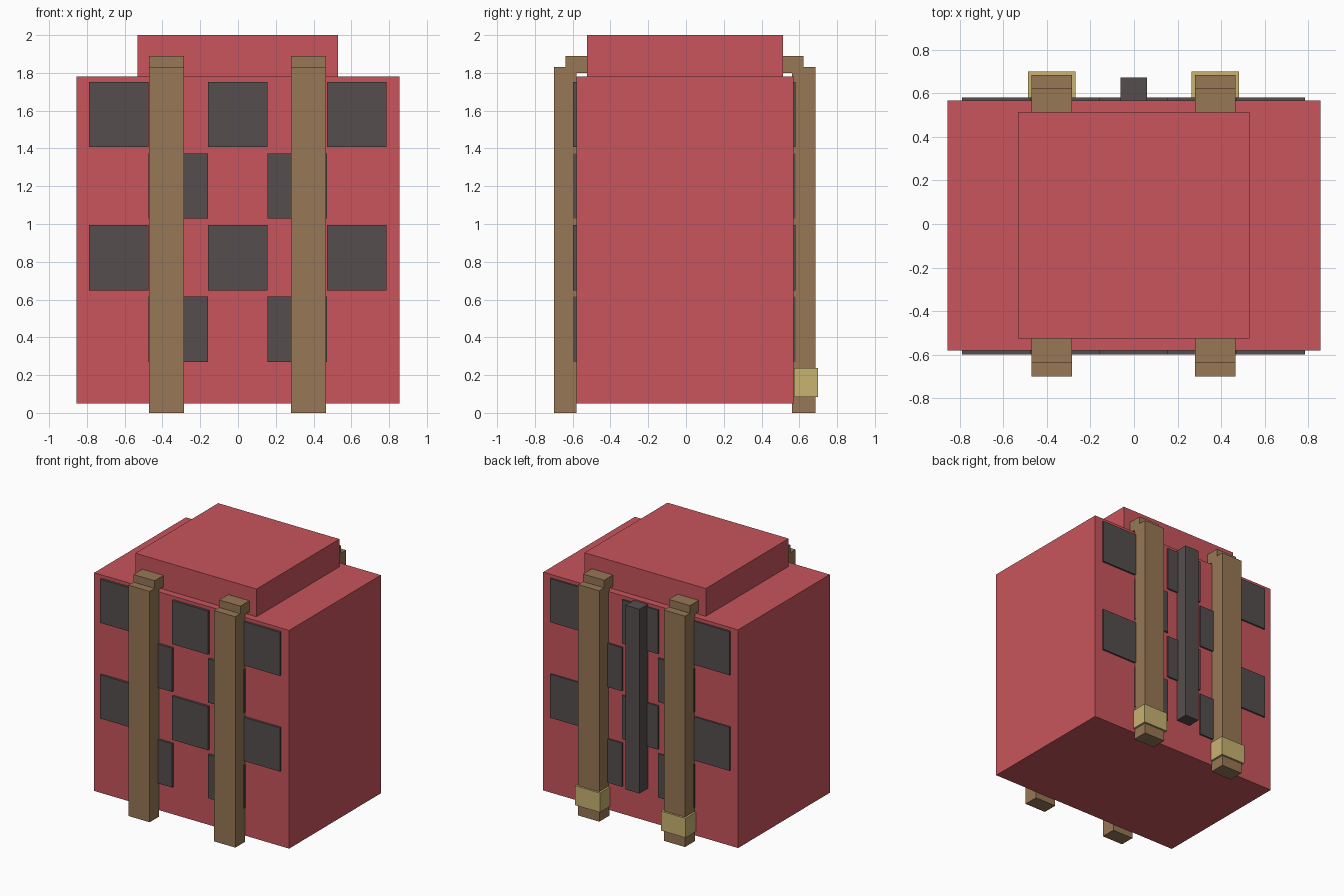
import bpy
import bmesh
from mathutils import Vector

cube = bpy.data.objects.get("Cube")
if cube:
    bpy.data.objects.remove(cube, do_unlink=True)


def make_material(name, rgb):
    mat = bpy.data.materials.new(name)
    mat.use_nodes = True
    mat.diffuse_color = (*rgb, 1)
    mat.node_tree.nodes["Principled BSDF"].inputs["Base Color"].default_value = (*rgb, 1)
    return mat


RED = make_material("red cloth", (0.578, 0.091, 0.107))
GREY = make_material("dark grey", (0.093, 0.076, 0.076))
BROWN = make_material("brown leather", (0.309, 0.184, 0.089))
BRASS = make_material("pale brass", (0.578, 0.451, 0.165))


def box(name, x, y, z, mat):
    """Box from its (low, high) range on each axis."""
    low, high = Vector((x[0], y[0], z[0])), Vector((x[1], y[1], z[1]))
    bm = bmesh.new()
    bmesh.ops.create_cube(bm, size=1)
    for v in bm.verts:
        v.co = (low + high) / 2 + v.co * (high - low)
    mesh = bpy.data.meshes.new(name)
    bm.to_mesh(mesh)
    bm.free()
    mesh.materials.append(mat)
    obj = bpy.data.objects.new(name, mesh)
    bpy.context.collection.objects.link(obj)
    return obj


# Main bag and raised lid
box("bag_body", (-0.855, 0.855), (-0.58, 0.568), (0.05, 1.78), RED)
box("bag_lid", (-0.533, 0.53), (-0.525, 0.513), (1.78, 2.0), RED)

# Straps with a stepped hook at the top, and buckles low on the back
for side, x in (("right", -0.378), ("left", 0.374)):
    span = (x - 0.093, x + 0.093)
    box(f"front_strap_{side}", span, (-0.70, -0.58), (0, 1.83), BROWN)
    box(f"front_strap_hook_{side}", span, (-0.637, -0.525), (1.80, 1.89), BROWN)
    box(f"back_strap_{side}", span, (0.56, 0.685), (0, 1.83), BROWN)
    box(f"back_strap_hook_{side}", span, (0.513, 0.623), (1.80, 1.89), BROWN)
    box(f"buckle_{side}", (x - 0.109, x + 0.109), (0.572, 0.70), (0.083, 0.237), BRASS)

# Checkered patches on the front and back
WIDTH, HEIGHT, PITCH = 0.315, 0.346, 0.379
for face, y in (("front", (-0.598, -0.57)), ("back", (0.56, 0.581))):
    for row in range(4):
        z = 0.27 + row * PITCH
        for col in range(5):
            if (row + col) % 2:
                x = -0.79 + col * WIDTH
                box(f"{face}_patch_{row}_{col}", (x, x + WIDTH), y, (z, z + HEIGHT), GREY)

# Upright bar between the back straps
box("back_bar", (-0.063, 0.06), (0.56, 0.672), (0.31, 1.77), GREY)
